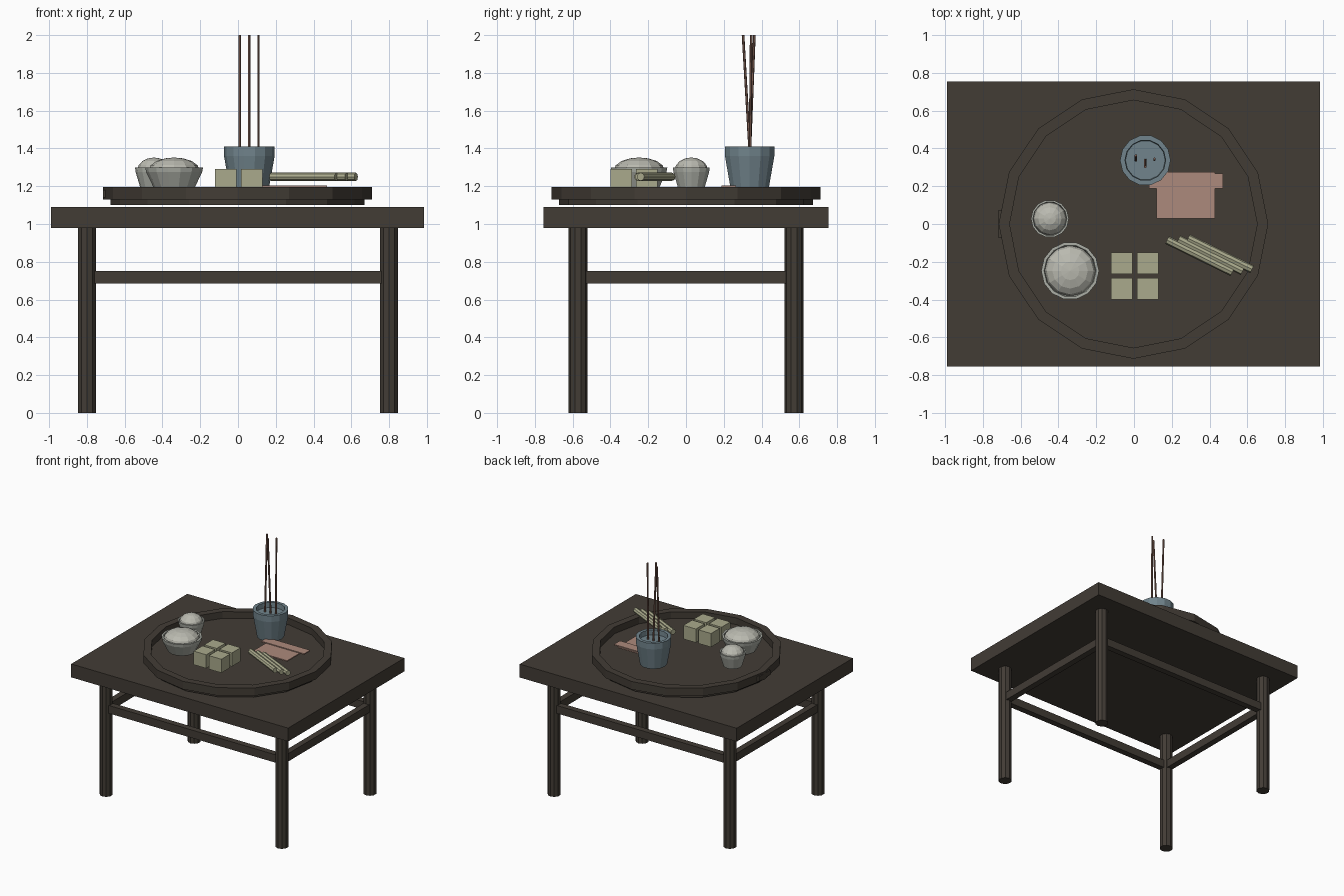
import bpy, bmesh, math
from mathutils import Vector

if "Cube" in bpy.data.objects:
    bpy.data.objects.remove(bpy.data.objects["Cube"])


def material(name, r, g, b):
    m = bpy.data.materials.new(name)
    lin = [((c / 255 + 0.055) / 1.055) ** 2.4 for c in (r, g, b)]
    m.diffuse_color = (*lin, 1)
    m.use_nodes = True
    m.node_tree.nodes["Principled BSDF"].inputs["Base Color"].default_value = m.diffuse_color
    return m


WOOD = material("dark wood", 66, 60, 53)
BLUE = material("blue glaze", 113, 132, 140)
BOWL = material("pale ceramic", 172, 175, 166)
RICE = material("rice white", 186, 186, 176)
GREEN = material("pale green cake", 170, 170, 140)
PINK = material("pink paper", 172, 138, 124)
STICK = material("incense brown", 128, 96, 84)


def finish(name, bm, mat):
    bmesh.ops.recalc_face_normals(bm, faces=bm.faces)
    me = bpy.data.meshes.new(name)
    bm.to_mesh(me)
    bm.free()
    me.materials.append(mat)
    ob = bpy.data.objects.new(name, me)
    bpy.context.collection.objects.link(ob)
    return ob


def box(name, lo, hi, mat):
    bm = bmesh.new()
    bmesh.ops.create_cube(bm, size=1)
    for v in bm.verts:
        v.co = [(a + b) / 2 + c * (b - a) for a, b, c in zip(lo, hi, v.co)]
    return finish(name, bm, mat)


def lathe(name, profile, sides, x, y, mat, closed=False):
    """Spin (radius, z) points about a vertical axis at x, y."""
    bm = bmesh.new()
    rings = []
    for r, z in profile:
        if r == 0:
            rings.append([bm.verts.new((x, y, z))] * sides)
        else:
            rings.append([bm.verts.new((x + r * math.cos(math.tau * i / sides),
                                        y + r * math.sin(math.tau * i / sides), z))
                          for i in range(sides)])
    pairs = list(zip(rings, rings[1:])) + ([(rings[-1], rings[0])] if closed else [])
    for a, b in pairs:
        for i in range(sides):
            j = (i + 1) % sides
            bm.faces.new(list(dict.fromkeys((a[i], a[j], b[j], b[i]))))
    return finish(name, bm, mat)


def rod(name, start, end, radius, sides, mat):
    a, b = Vector(start), Vector(end)
    bm = bmesh.new()
    bmesh.ops.create_cone(bm, cap_ends=True, segments=sides, radius1=radius,
                          radius2=radius, depth=(b - a).length)
    ob = finish(name, bm, mat)
    ob.location = (a + b) / 2
    ob.rotation_euler = (b - a).to_track_quat('Z', 'Y').to_euler()
    return ob


# Table: top, round legs and side rails
LX, LY = 0.80, 0.572
box("table_top", (-0.99, -0.755, 0.98), (0.985, 0.755, 1.09), WOOD)
for sx in (-1, 1):
    for sy in (-1, 1):
        rod("table_leg", (sx * LX, sy * LY, 0), (sx * LX, sy * LY, 0.985), 0.05, 10, WOOD)
    box("side_rail", (sx * LX - 0.025, -LY, 0.685), (sx * LX + 0.025, LY, 0.75), WOOD)
for sy in (-1, 1):
    box("long_rail", (-LX, sy * LY - 0.025, 0.685), (LX, sy * LY + 0.025, 0.75), WOOD)

# Tray: base disc, raised rim and a small grip
lathe("tray_base", [(0, 1.10), (0.672, 1.10), (0.672, 1.14), (0, 1.14)], 16, -0.003, 0, WOOD)
lathe("tray_rim", [(0.655, 1.13), (0.713, 1.13), (0.713, 1.195), (0.655, 1.195)],
      16, -0.003, 0, WOOD, closed=True)
box("tray_grip", (-0.716, -0.073, 1.14), (-0.70, 0.075, 1.18), WOOD)

# Incense pot with ash and three sticks
lathe("incense_pot", [(0, 1.185), (0.103, 1.185), (0.134, 1.36), (0.134, 1.41),
                      (0.108, 1.41), (0.105, 1.37), (0, 1.37)], 14, 0.06, 0.337, BLUE)
for x, y0, y1 in ((0.01, 0.337, 0.362), (0.06, 0.339, 0.302), (0.108, 0.339, 0.345)):
    rod("incense_stick", (x, y0, 1.36), (x, y1, 2.0), 0.007, 6, STICK)

# Rice bowls with rounded mounds
for x, y, r, foot in ((-0.338, -0.248, 0.153, 0.105), (-0.445, 0.028, 0.1, 0.07)):
    lathe("bowl", [(0, 1.185), (foot, 1.185), (r * 0.97, 1.275), (r, 1.30),
                   (r * 0.9, 1.30), (r * 0.85, 1.27), (0, 1.27)], 14, x, y, BOWL)
    dome = [(r * 0.88 * math.cos(t), 1.285 + 0.067 * math.sin(t))
            for t in (0, 0.4, 0.8, 1.2)]
    lathe("rice_mound", dome + [(0, 1.352)], 12, x, y, RICE)

# Four square cakes
for x in (-0.066, 0.072):
    for y in (-0.207, -0.343):
        box("cake", (x - 0.057, y - 0.057, 1.18), (x + 0.057, y + 0.057, 1.292), GREEN)

# Bundle of three rods
for x0, y0, x1, y1 in ((0.175, -0.085, 0.52, -0.255), (0.235, -0.08, 0.575, -0.25),
                       (0.285, -0.075, 0.625, -0.24)):
    rod("bundle_rod", (x0, y0, 1.25), (x1, y1, 1.25), 0.022, 8, GREEN)

# Folded paper garment: body and sleeves
box("paper_body", (0.12, 0.028, 1.188), (0.428, 0.275, 1.197), PINK)
box("paper_sleeves", (0.08, 0.188, 1.195), (0.47, 0.266, 1.204), PINK)
